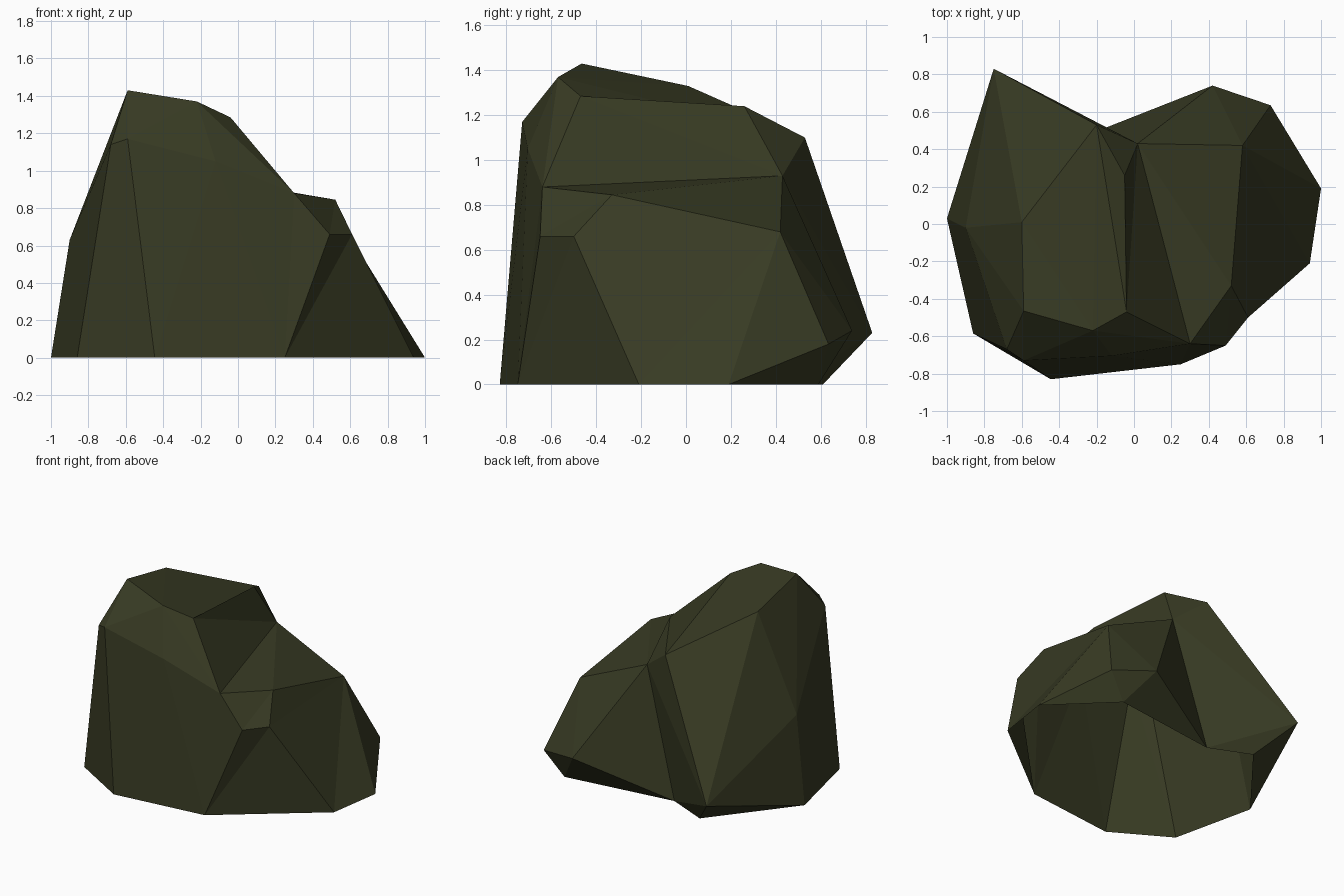
import bpy
import bmesh

if "Cube" in bpy.data.objects:
    bpy.data.objects.remove(bpy.data.objects["Cube"])

# Corners where the tall mass and the low shoulder meet
seam = [(-0.24, 0.48, 0), (0.02, 0.43, 0.93), (0.30, -0.64, 0.88), (0.25, -0.75, 0)]
ridge = seam[1]

# Tall left mass: base, waist, crown
peak_edge, peak_back = (-0.04, -0.47, 1.285), (-0.20, 0.53, 1.10)
tall = [(-1, 0.03, 0), (-0.86, -0.585, 0), (-0.445, -0.83, 0), (-0.54, 0.61, 0),
        (-0.75, 0.83, 0.23), (-0.90, -0.02, 0.63), (-0.68, -0.67, 1.14),
        (-0.59, -0.73, 1.17), (-0.12, -0.705, 1.05),
        (-0.59, -0.465, 1.43), (-0.22, -0.57, 1.37), (-0.60, 0.01, 1.33),
        peak_edge, peak_back]

# Low right shoulder: base, bulge, top
toe, heel = (0.94, -0.21, 0), (1, 0.19, 0)
brow, top_front, top_back = (0.49, -0.65, 0.66), (0.52, -0.33, 0.845), (0.58, 0.42, 0.68)
shoulder = [(0.59, 0.59, 0), (0.73, 0.635, 0.18), (0.42, 0.74, 0.24),
            toe, heel, brow, top_front, top_back]


def add_mass(bm, points):
    """Wrap points in a hull, leaving the base and the seam wall open."""
    verts = [bm.verts.new(p) for p in points + seam]
    joint = set(verts[-len(seam):])
    bmesh.ops.convex_hull(bm, input=verts)
    own = set(verts)
    hidden = [f for f in bm.faces if set(f.verts) <= own and
              (set(f.verts) <= joint or all(v.co.z < 0.001 for v in f.verts))]
    bmesh.ops.delete(bm, geom=hidden, context='FACES')


def find(bm, p):
    """Corner nearest to a point."""
    return min(bm.verts, key=lambda v: sum((a - b) ** 2 for a, b in zip(v.co, p)))


def chip(bm, apex, rim, extra=()):
    """Replace the faces inside a rim by a fan around an off-hull corner."""
    ring = [find(bm, p) for p in rim]
    filler = [find(bm, p) for p in extra]
    inside = set(ring + filler)
    old = [f for f in bm.faces if set(f.verts) <= inside]
    bmesh.ops.delete(bm, geom=old, context='FACES_ONLY')
    tip = bm.verts.new(apex)
    for a, b in zip(ring, ring[1:] + ring[:1]):
        bm.faces.new((a, b, tip))
    if filler:
        bm.faces.new(filler)


bm = bmesh.new()
add_mass(bm, tall)
add_mass(bm, shoulder)

# Weld both masses into one faceted shell
bmesh.ops.delete(bm, geom=[v for v in bm.verts if not v.link_faces], context='VERTS')
bmesh.ops.remove_doubles(bm, verts=bm.verts[:], dist=0.001)

# Raised chip beside the crown, dented chip on the shoulder front
chip(bm, (-0.05, 0.26, 1.24), [peak_edge, peak_back, ridge])
chip(bm, (0.61, -0.50, 0.66), [seam[3], brow, top_front, top_back, toe],
     [top_back, heel, toe])
bmesh.ops.delete(bm, geom=[e for e in bm.edges if not e.link_faces], context='EDGES')
bmesh.ops.recalc_face_normals(bm, faces=bm.faces[:])

mesh = bpy.data.meshes.new("rock")
bm.to_mesh(mesh)
bm.free()

stone = bpy.data.materials.new("dark mossy stone")
stone.diffuse_color = (0.039, 0.043, 0.017, 1)
stone.use_nodes = True
stone.node_tree.nodes["Principled BSDF"].inputs["Base Color"].default_value = stone.diffuse_color
mesh.materials.append(stone)
rock = bpy.data.objects.new("rock", mesh)
bpy.context.collection.objects.link(rock)
